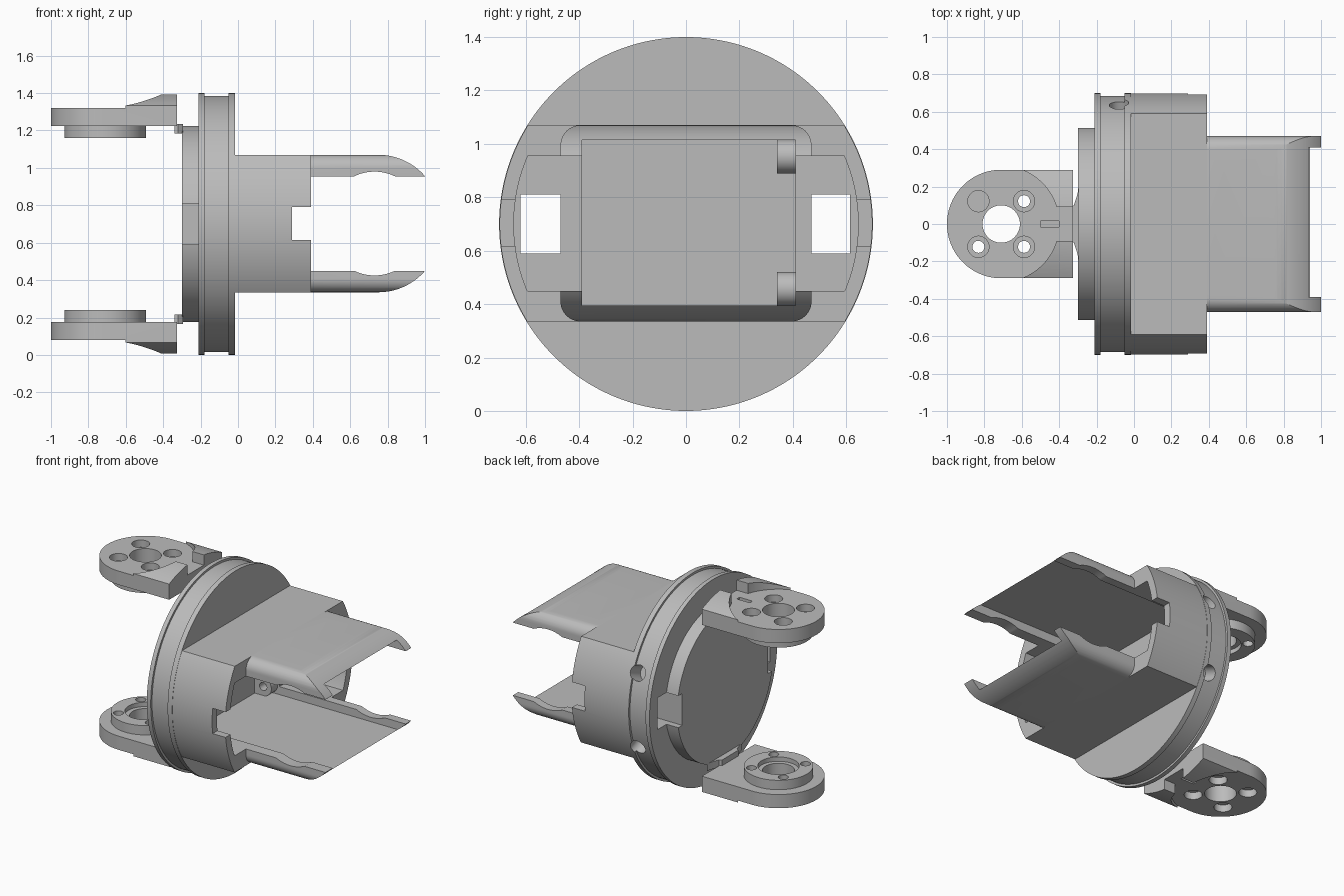
import bpy, bmesh
from math import sin, cos, pi, radians
from mathutils import Matrix, Vector

cube = bpy.data.objects.get("Cube")
if cube:
    bpy.data.objects.remove(cube)

grey = bpy.data.materials.new("plain grey")
grey.use_nodes = True
COLOUR = (0.5, 0.5, 0.5, 1)
grey.diffuse_color = COLOUR
grey.node_tree.nodes["Principled BSDF"].inputs["Base Color"].default_value = COLOUR

MID = 0.7  # height of the main axis


def arc(cx, cy, r, a0=0, a1=360, n=96):
    """Points on an arc; a full turn leaves out the repeated end point."""
    last = n if a1 - a0 == 360 else n + 1
    angles = [radians(a0 + (a1 - a0) * i / n) for i in range(last)]
    return [(cx + r * cos(a), cy + r * sin(a)) for a in angles]


def rect(u0, u1, v0, v1):
    return [(u0, v0), (u1, v0), (u1, v1), (u0, v1)]


def prism(name, points, axis, start, end):
    """Extrude a flat outline along an axis."""
    place = {"X": lambda u, v, w: (w, u, v),
             "Y": lambda u, v, w: (u, w, v),
             "Z": lambda u, v, w: (u, v, w)}[axis]
    bm = bmesh.new()
    face = bm.faces.new([bm.verts.new(place(u, v, start)) for u, v in points])
    moved = bmesh.ops.extrude_face_region(bm, geom=[face])["geom"]
    shift = Vector(place(0, 0, end - start))
    bmesh.ops.translate(bm, vec=shift, verts=[v for v in moved if isinstance(v, bmesh.types.BMVert)])
    bmesh.ops.recalc_face_normals(bm, faces=bm.faces)
    mesh = bpy.data.meshes.new(name)
    bm.to_mesh(mesh)
    bm.free()
    mesh.materials.append(grey)
    obj = bpy.data.objects.new(name, mesh)
    bpy.context.scene.collection.objects.link(obj)
    return obj


def activate(obj):
    bpy.ops.object.select_all(action="DESELECT")
    obj.select_set(True)
    bpy.context.view_layer.objects.active = obj


def combine(obj, operation, *tools):
    """Apply a boolean with each tool and remove the tool."""
    for tool in tools:
        tool.hide_render = True
        bpy.context.view_layer.update()
        activate(obj)
        mod = obj.modifiers.new("shape", "BOOLEAN")
        mod.operation, mod.solver, mod.object = operation, "EXACT", tool
        bpy.ops.object.modifier_apply(modifier=mod.name)
        bpy.data.objects.remove(tool)
    return obj


def cut(obj, *tools):
    return combine(obj, "DIFFERENCE", *tools)


def finish(obj):
    activate(obj)
    bpy.ops.object.shade_smooth_by_angle(angle=radians(25))


# Shared cutters
def cavity():
    return prism("cavity", rect(-0.39, 0.41, 0.395, 1.015), "X", -0.11, 1.2)


def side_holes():
    return [prism("side_hole", rect(*ys, 0.59, 0.81), "X", -0.5, 0.2)
            for ys in ((-0.62, -0.47), (0.47, 0.615))]


def rim_holes():
    """Two round pockets drilled radially into one side of the rim."""
    holes = []
    for angle in (-22, 22):
        hole = prism("rim_hole", arc(-0.08, 0, 0.052, n=32), "Z", 0.58, 0.8)
        turn = Matrix.Rotation(radians(angle - 90), 4, "X")
        hole.data.transform(Matrix.Translation((0, 0, MID)) @ turn)
        holes.append(hole)
    return holes


def wheel(name, radius, x0, x1):
    return prism(name, arc(0, MID, radius, n=160), "X", x0, x1)


# Grooved flange, back disc and clipped round housing
flange = wheel("flange", 0.685, -0.2, -0.03)
housing = combine(wheel("housing", 0.698, -0.04, 0.39), "INTERSECT",
                  prism("clip", rect(-1, 1, 0.335, 1.07), "X", -1, 1))
combine(flange, "UNION", wheel("back_rim", 0.7, -0.21, -0.18),
        wheel("front_rim", 0.7, -0.05, -0.015),
        wheel("back_disc", 0.525, -0.3, -0.19), housing)
flange.name = "flange_and_housing"
pocket = combine(wheel("pocket", 0.645, 0.03, 0.5), "INTERSECT",
                 prism("clip", rect(-1, 1, 0.45, 0.955), "X", -1, 1))
cut(flange, cavity(), pocket, *side_holes(), *rim_holes(),
    prism("side_slots", rect(-0.9, 0.9, 0.615, 0.79), "X", 0.29, 0.6))
finish(flange)

# Pair of shell jaws: rounded tube with tapered ends, split along the middle
R = 0.075
corners = ((0.395, 0.995, 0), (-0.395, 0.995, 90), (-0.395, 0.41, 180), (0.395, 0.41, 270))
outline = [p for y, z, a in corners for p in arc(y, z, R, a, a + 90, 12)]
jaws = prism("jaws", outline, "X", 0.385, 1)
swoop = arc(0.75, 0.74, 0.33, 90, 40.7, 24)
taper = [(x, min(z, 1.07)) for x, z in swoop]
side = [(0, 1.07)] + taper + [(x, 2 * MID + 0.005 - z) for x, z in reversed(taper)] + [(0, 0.335)]
combine(jaws, "INTERSECT", prism("taper", side, "Y", -1, 1))
cut(jaws, cavity(),
    prism("split", rect(0.3, 1.2, 0.45, 0.955), "Y", -1, 1),
    prism("upper_scoop", arc(0.73, 0.73, 0.25), "Y", -1, 1),
    prism("lower_scoop", arc(0.73, 0.675, 0.25), "Y", -1, 1))
finish(jaws)

# Small drilled ears inside the cavity
for name, z in (("lower_ear", 0.457), ("upper_ear", 0.953)):
    ear = prism(name, arc(-0.045, z, 0.063, -90, 90, 24) + [(-0.12, z + 0.063), (-0.12, z - 0.063)],
                "Y", 0.34, 0.415)
    cut(ear, prism("ear_hole", arc(-0.045, z, 0.028, n=24), "Y", 0.3, 0.4))
    finish(ear)

# Hinge lug with boss, raised shoulders and neck
CX = -0.71
lug = prism("upper_lug", arc(CX, 0, 0.29, 90, 270, 64) + [(-0.325, -0.29), (-0.325, 0.29)],
            "Z", 1.225, 1.32)
combine(lug, "UNION", prism("boss", arc(CX, 0, 0.218), "Z", 1.16, 1.24))
shoulders = combine(wheel("shoulders", 0.697, -0.64, -0.325), "INTERSECT",
                    prism("clip", rect(-0.65, 0, -0.29, 0.29), "Z", 1.3, 1.5))
cut(shoulders, prism("round", arc(CX, 0, 0.31), "Z", 1.2, 1.6),
    prism("gap", rect(-0.8, 0, -0.09, 0.09), "Z", 1.2, 1.6))
combine(lug, "UNION", shoulders)
neck = [(-0.34, -0.09), (-0.322, -0.1), (-0.308, -0.14), (-0.295, -0.19)]
combine(lug, "UNION", prism("neck", neck + [(x, -y) for x, y in reversed(neck)], "Z", 1.185, 1.235))
cut(lug, prism("bore", arc(CX, 0, 0.1, n=64), "Z", 1, 1.6),
    prism("boss_recess", arc(CX, 0, 0.13, n=64), "Z", 1, 1.19),
    prism("key_slot", rect(-0.5, -0.4, -0.015, 0.015), "Z", 1.28, 1.5))
for sx in (-1, 1):
    for sy in (-1, 1):
        x, y = CX + sx * 0.122, sy * 0.122
        cut(lug, prism("screw_hole", arc(x, y, 0.032, n=32), "Z", 1, 1.6),
            prism("screw_seat", arc(x, y, 0.057, n=32), "Z", 1.27, 1.6))
finish(lug)

# Lower lug mirrored about the main axis
lower = lug.copy()
lower.data = lug.data.copy()
lower.name = "lower_lug"
bpy.context.scene.collection.objects.link(lower)
lower.data.transform(Matrix.Translation((0, 0, 2 * MID)) @ Matrix.Scale(-1, 4, (0, 0, 1)))
lower.data.flip_normals()
